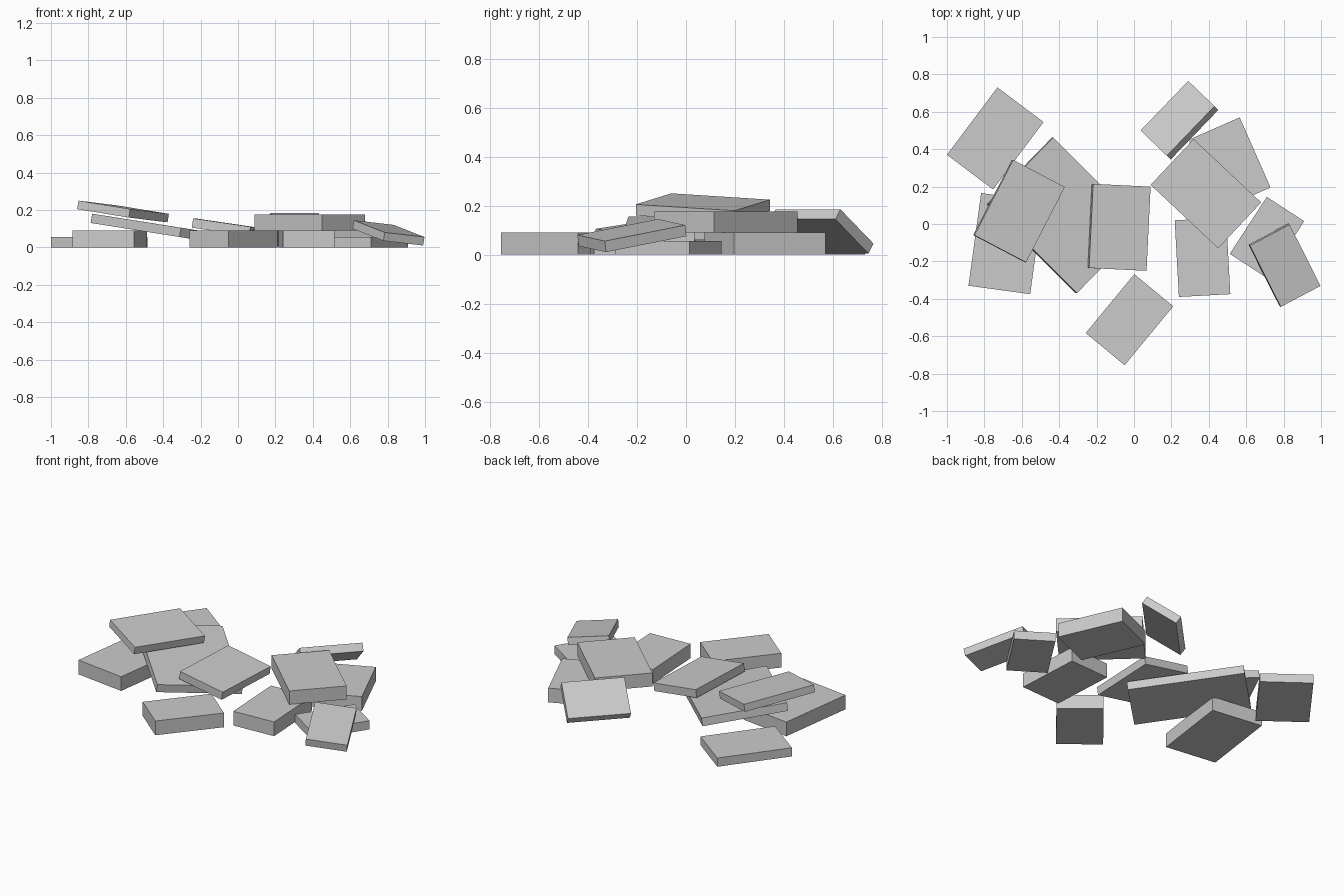
import bpy
import bmesh
from mathutils import Vector

# Remove the default cube
default_cube = bpy.data.objects.get("Cube")
if default_cube:
    bpy.data.objects.remove(default_cube, do_unlink=True)

# One plain grey stone material
GREY = (0.6, 0.6, 0.6, 1)
stone = bpy.data.materials.new("grey_stone")
stone.use_nodes = True
stone.diffuse_color = GREY
shader = next(n for n in stone.node_tree.nodes if n.type == "BSDF_PRINCIPLED")
shader.inputs["Base Color"].default_value = GREY


def slab(name, corner, end_a, end_b, thickness):
    """Rectangular slab hung below a top face given by a corner and its two neighbours."""
    corner, end_a, end_b = Vector(corner), Vector(end_a), Vector(end_b)
    side_a = end_a - corner
    side_b = end_b - corner
    side_b -= side_b.project(side_a)  # keep the corner square
    normal = side_a.cross(side_b).normalized()
    if normal.z < 0:
        normal.negate()
    bm = bmesh.new()
    top = [corner, corner + side_a, corner + side_a + side_b, corner + side_b]
    face = bm.faces.new([bm.verts.new(point) for point in top])
    extruded = bmesh.ops.extrude_face_region(bm, geom=[face], use_keep_orig=True)
    lower = [v for v in extruded["geom"] if isinstance(v, bmesh.types.BMVert)]
    bmesh.ops.translate(bm, verts=lower, vec=-normal * thickness)
    bmesh.ops.recalc_face_normals(bm, faces=bm.faces)
    mesh = bpy.data.meshes.new(name)
    bm.to_mesh(mesh)
    bm.free()
    mesh.materials.append(stone)
    slab_object = bpy.data.objects.new(name, mesh)
    bpy.context.collection.objects.link(slab_object)
    return slab_object


def flat_slab(name, corner, end_a, end_b, thickness, base=0):
    """Level slab resting at the base height, given by plan corners."""
    height = base + thickness
    return slab(name, *((*point, height) for point in (corner, end_a, end_b)), thickness)


THICK = 0.09
THIN = 0.055
TILTED = 0.046

# Level slabs lying on the ground
flat_slab("back_right_ground_slab", (-1, .37), (-.73, .73), (-.75, .19), THIN)
flat_slab("right_ground_slab", (-.885, -.33), (-.555, -.375), (-.815, .165), THICK)
flat_slab("front_ground_slab", (-.05, -.755), (.21, -.44), (-.26, -.585), THICK)
flat_slab("middle_left_ground_slab", (.24, -.39), (.515, -.375), (.225, .02), THICK)
flat_slab("back_left_ground_slab", (.73, .195), (.565, .57), (.455, .08), THICK)
flat_slab("far_left_ground_slab", (.91, .015), (.71, .145), (.705, -.285), THIN)

# Level slab stacked on two of the ground slabs
flat_slab("left_stacked_slab", (.45, -.13), (.68, .115), (.085, .205), THICK - 0.005, THICK)

# Slabs leaning on their neighbours
slab("large_leaning_slab", (-.78, .105, .18), (-.305, -.37, .105), (-.43, .46, .125), 0.05)
slab("middle_leaning_slab", (-.24, -.235, .155), (.067, -.25, .11), (-.228, .215, .155), 0.05)
slab("top_right_leaning_slab", (-.853, -.06, .25), (-.577, -.205, .205), (-.65, .345, .225), TILTED)
slab("left_leaning_slab", (.62, -.115, .145), (.785, -.443, .08), (.833, -.005, .12), TILTED)
slab("back_propped_slab", (.29, .765, .045), (.035, .5, .045), (.43, .63, .185), 0.05)
